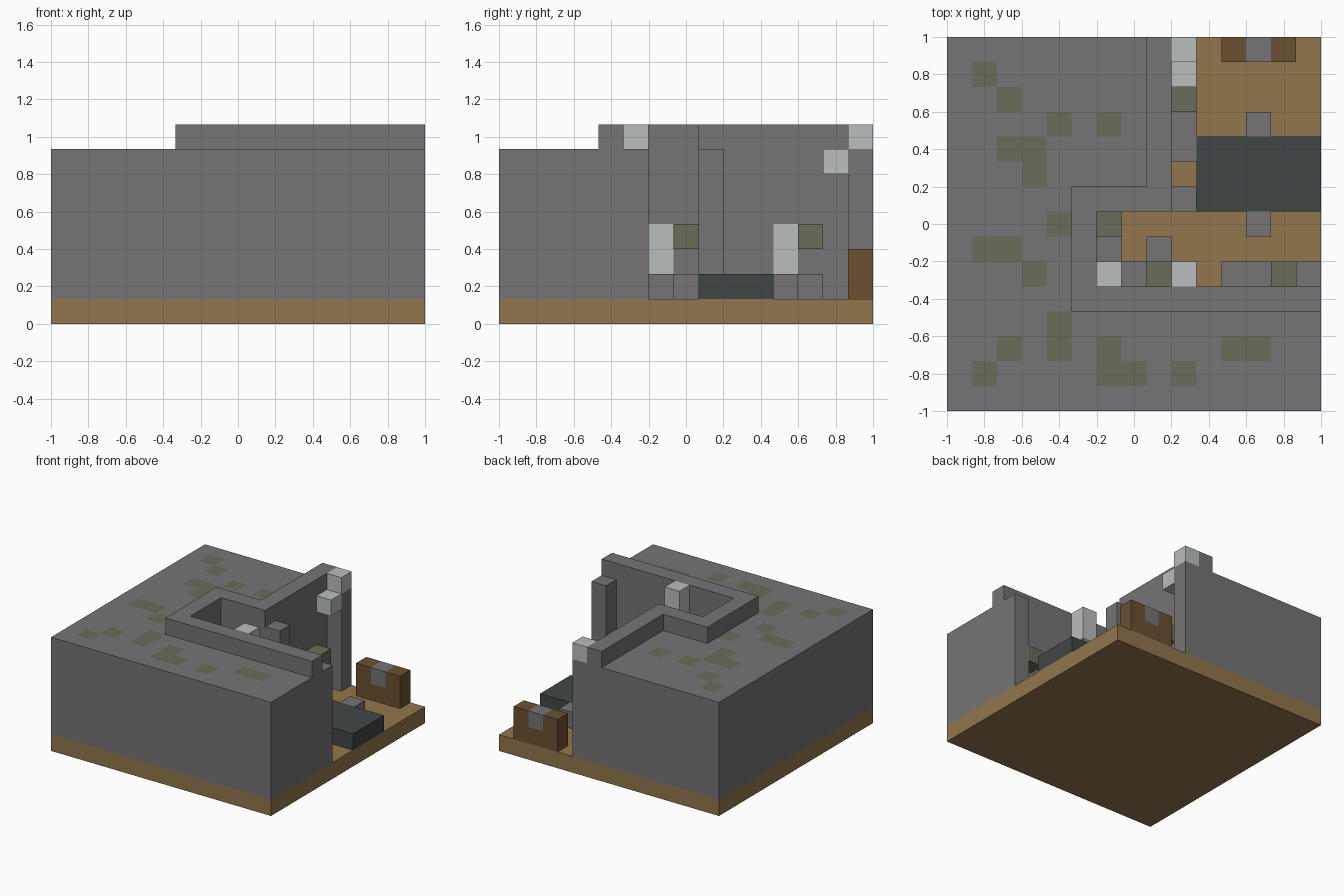
import bpy, bmesh, math
from mathutils import Vector

if "Cube" in bpy.data.objects:
    bpy.data.objects.remove(bpy.data.objects["Cube"], do_unlink=True)

N = 15
S = 2 / N  # block size


def material(name, hex_colour):
    channels = [int(hex_colour[i:i + 2], 16) / 255 for i in (0, 2, 4)]
    lin = [c / 12.92 if c < 0.04 else ((c + 0.055) / 1.055) ** 2.4 for c in channels]
    mat = bpy.data.materials.new(name)
    mat.use_nodes = True
    mat.diffuse_color = (*lin, 1)
    bsdf = mat.node_tree.nodes["Principled BSDF"]
    bsdf.inputs["Base Color"].default_value = (*lin, 1)
    bsdf.inputs["Roughness"].default_value = 0.9
    return mat


MATS = {
    "stone": material("grey stone", "767476"),
    "planks": material("tan planks", "92764D"),
    "moss": material("moss green", "6A6C5A"),
    "quartz": material("pale quartz", "BABDBF"),
    "slate": material("dark slate", "404646"),
    "wood": material("brown wood", "6B5031"),
}
KEYS = list(MATS)
grid = {}  # block position -> (part, colour)


def fill(part, colour, xs, ys, zs):
    """Fill a box of blocks; each range is (start, end) or one index."""
    spans = [range(*r) if isinstance(r, tuple) else range(r, r + 1) for r in (xs, ys, zs)]
    for x in spans[0]:
        for y in spans[1]:
            for z in spans[2]:
                grid[x, y, z] = (part, colour)


# Floor and the rock mass that wraps the room
fill("floor", "planks", (0, N), (0, N), 0)
fill("rock", "stone", (0, 6), (0, N), (1, 7))
fill("rock", "stone", (6, N), (0, 5), (1, 7))
fill("rock", "stone", (6, 9), (8, N), (1, 7))

# Raised rim around the opening
fill("rim", "stone", 5, (4, 9), 7)
fill("rim", "stone", (5, N), 4, 7)
fill("rim", "stone", (5, 9), 8, 7)
fill("rim", "stone", 8, (8, N), 7)

# Pillars against the walls, some with pale tops
for x, y in ((14, 5), (9, 8), (9, 14), (9, 5), (6, 5)):
    fill("pillars", "stone", x, y, (1, 7))
fill("pillars", "quartz", 9, 14, 7)
fill("pillars", "quartz", 9, 5, (6, 8))
fill("pillars", "quartz", 6, 5, 6)

# Pale seams in the walls and a pale block near the back pillar
fill("rock", "quartz", 5, 6, (2, 4))
fill("rock", "quartz", 8, 11, (2, 4))
fill("wall_block", "quartz", 9, 13, 6)

# Mossy ledge blocks
for x, y in ((6, 7), (9, 12), (8, 5), (13, 5)):
    fill("moss_ledges", "moss", x, y, 3)

# Low stones on the floor
for x, y in ((6, 6), (8, 6), (7, 5), (11, 5), (12, 5),
             (9, 10), (9, 11), (9, 12), (12, 7), (12, 11)):
    fill("low_stones", "stone", x, y, 1)

# Dark table and the chest with its clasp
fill("table", "slate", (10, N), (8, 11), 1)
fill("chest", "wood", (11, 14), 14, (1, 3))
fill("chest", "stone", 12, 14, 2)

# Roof cells that carry moss on their top face
MOSS = {(1, 13), (2, 12), (4, 11), (6, 11), (2, 10), (3, 10), (3, 9), (4, 7),
        (1, 6), (2, 6), (3, 5), (4, 3), (4, 2), (2, 2), (1, 1), (6, 2),
        (6, 1), (7, 1), (9, 1), (11, 2), (12, 2)}


def build(part):
    """Make one object from the exposed faces of a part's blocks."""
    bm = bmesh.new()
    for (x, y, z), (owner, colour) in grid.items():
        if owner != part:
            continue
        centre = Vector((x + 0.5, y + 0.5, z + 0.5))
        for axis in range(3):
            for sign in (-1, 1):
                n = Vector((0, 0, 0))
                n[axis] = sign
                if (x + int(n.x), y + int(n.y), z + int(n.z)) in grid:
                    continue
                u, v = Vector((0, 0, 0)), Vector((0, 0, 0))
                u[(axis + 1) % 3] = 0.5
                v[(axis + 2) % 3] = 0.5 * sign
                mid = centre + n * 0.5
                corners = (mid - u - v, mid + u - v, mid + u + v, mid - u + v)
                face = bm.faces.new([bm.verts.new((c - Vector((N / 2, N / 2, 0))) * S)
                                     for c in corners])
                mossy = part == "rock" and n.z > 0 and z == 6 and (x, y) in MOSS
                face.material_index = KEYS.index("moss" if mossy else colour)
    # Join the blocks and merge flat areas of one colour
    bmesh.ops.remove_doubles(bm, verts=bm.verts, dist=0.001)
    bmesh.ops.dissolve_limit(bm, angle_limit=math.radians(1), verts=bm.verts,
                             edges=bm.edges, delimit={'MATERIAL'})
    bmesh.ops.triangulate(bm, faces=[f for f in bm.faces if len(f.verts) > 4])
    mesh = bpy.data.meshes.new(part)
    bm.to_mesh(mesh)
    bm.free()
    for key in KEYS:
        mesh.materials.append(MATS[key])
    bpy.context.collection.objects.link(bpy.data.objects.new(part, mesh))


for part in dict.fromkeys(owner for owner, _ in grid.values()):
    build(part)
